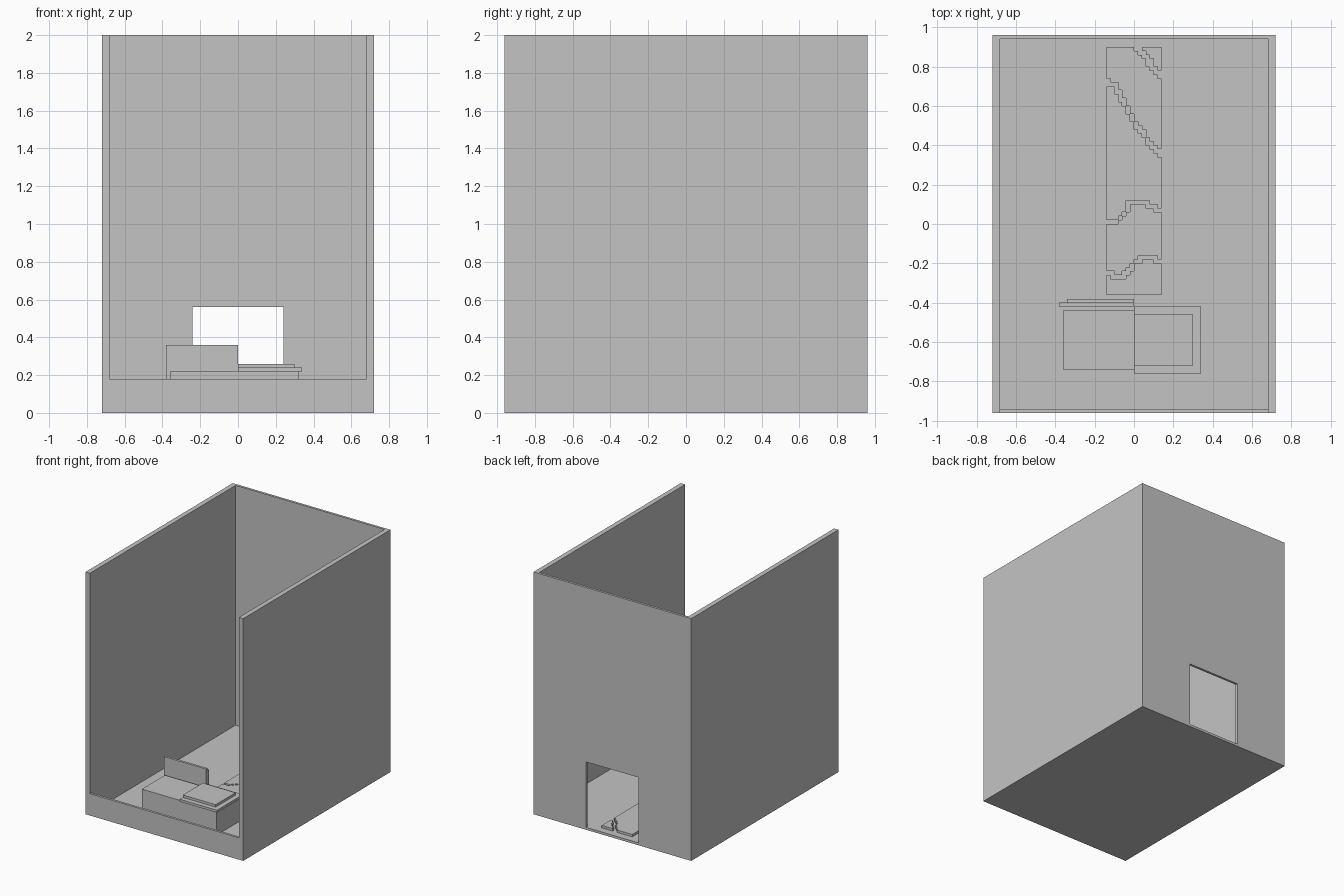
import bpy
import bmesh

cube = bpy.data.objects.get("Cube")
if cube:
    bpy.data.objects.remove(cube, do_unlink=True)

stone = bpy.data.materials.new("plain grey")
stone.use_nodes = True
grey = (0.55, 0.55, 0.55, 1)
stone.diffuse_color = grey
stone.node_tree.nodes["Principled BSDF"].inputs["Base Color"].default_value = grey

U = 0.02          # step size of the blocky grid
FLOOR = U         # top of the floor slab


def prism(name, outline, z0, z1):
    """Extrude a flat outline (x, y) from z0 to z1."""
    bm = bmesh.new()
    face = bm.faces.new([bm.verts.new((x, y, z0)) for x, y in outline])
    top = bmesh.ops.extrude_face_region(bm, geom=[face])["geom"]
    for v in top:
        if isinstance(v, bmesh.types.BMVert):
            v.co.z = z1
    bmesh.ops.recalc_face_normals(bm, faces=bm.faces)
    mesh = bpy.data.meshes.new(name)
    bm.to_mesh(mesh)
    bm.free()
    mesh.materials.append(stone)
    obj = bpy.data.objects.new(name, mesh)
    bpy.context.collection.objects.link(obj)
    return obj


def box(name, x0, x1, y0, y1, z0, z1):
    return prism(name, [(x0, y0), (x1, y0), (x1, y1), (x0, y1)], z0, z1)


# Room shell: floor, two tall sides, low front sill, back wall with doorway
W, D, H = 0.72, 0.96, 2.0
IN = W - 2 * U
DOOR = 0.24
box("floor", -IN, IN, -D, D, 0, FLOOR)
box("right_wall", -W, -IN, -D, D, 0, H)
box("left_wall", IN, W, -D, D, 0, H)
box("front_sill", -IN, IN, -D, -D + U, FLOOR, 0.18)
box("back_wall_right", -IN, -DOOR, D - U, D, FLOOR, H)
box("back_wall_left", DOOR, IN, D - U, D, FLOOR, H)
box("door_lintel", -DOOR, DOOR, D - U, D, 0.56, H)

# Bench with a half-width back rest and a half-width stepped cushion
box("bench_base", -0.36, 0.32, -0.74, -0.44, FLOOR, 0.22)
box("back_rest", -0.38, 0, -0.42, -0.40, FLOOR, 0.36)
box("back_rest_panel", -0.34, 0, -0.40, -0.38, FLOOR, 0.34)
box("cushion_lower", 0, 0.34, -0.76, -0.42, 0.22, 0.24)
box("cushion_upper", 0, 0.30, -0.72, -0.46, 0.24, 0.26)

# Broken floor path: slabs separated by stepped cracks
COLS = 14


def height(points, col):
    """Interpolate a crack edge at a column, snapped to the grid."""
    for (c0, h0), (c1, h1) in zip(points, points[1:]):
        if c0 <= col <= c1:
            return round(h0 + (h1 - h0) * (col - c0) / (c1 - c0))


def stairs(points, first):
    out = []
    for c in range(first, COLS):
        y = height(points, c) * U
        out += [((c - COLS / 2) * U, y), ((c + 1 - COLS / 2) * U, y)]
    # drop repeated points and those inside straight runs
    clean = []
    for i, p in enumerate(out):
        inner = 0 < i < len(out) - 1
        if inner and out[i - 1][1] == p[1] == out[i + 1][1]:
            continue
        clean.append(p)
    return clean


def slab(name, low, high, first=0):
    outline = stairs(low, first) + stairs(high, first)[::-1]
    prism(name, outline, FLOOR, FLOOR + U)


end = COLS - 1
slab("path_corner", [(9, 44), (11, 42), (12, 40), (end, 39)],
     [(9, 45), (end, 45)], first=9)
slab("path_back", [(0, 37), (2, 36), (4, 32), (7, 26), (end, 19)],
     [(0, 45), (6, 45), (7, 44), (end, 37)])
slab("path_middle", [(0, 1), (2, 1), (4, 3), (5, 6), (10, 6), (11, 5), (12, 5), (end, 4)],
     [(0, 35), (1, 35), (7, 24), (end, 17)])
slab("path_front", [(0, -12), (1, -12), (2, -13), (3, -13), (8, -8), (12, -8), (end, -9)],
     [(0, 0), (2, 0), (5, 3), (6, 5), (9, 5), (10, 4), (11, 4), (12, 3), (end, 3)])
slab("path_end", [(0, -18), (end, -18)],
     [(0, -13), (1, -14), (4, -14), (6, -12), (7, -10), (8, -10), (9, -9), (11, -9), (12, -10), (end, -10)])
